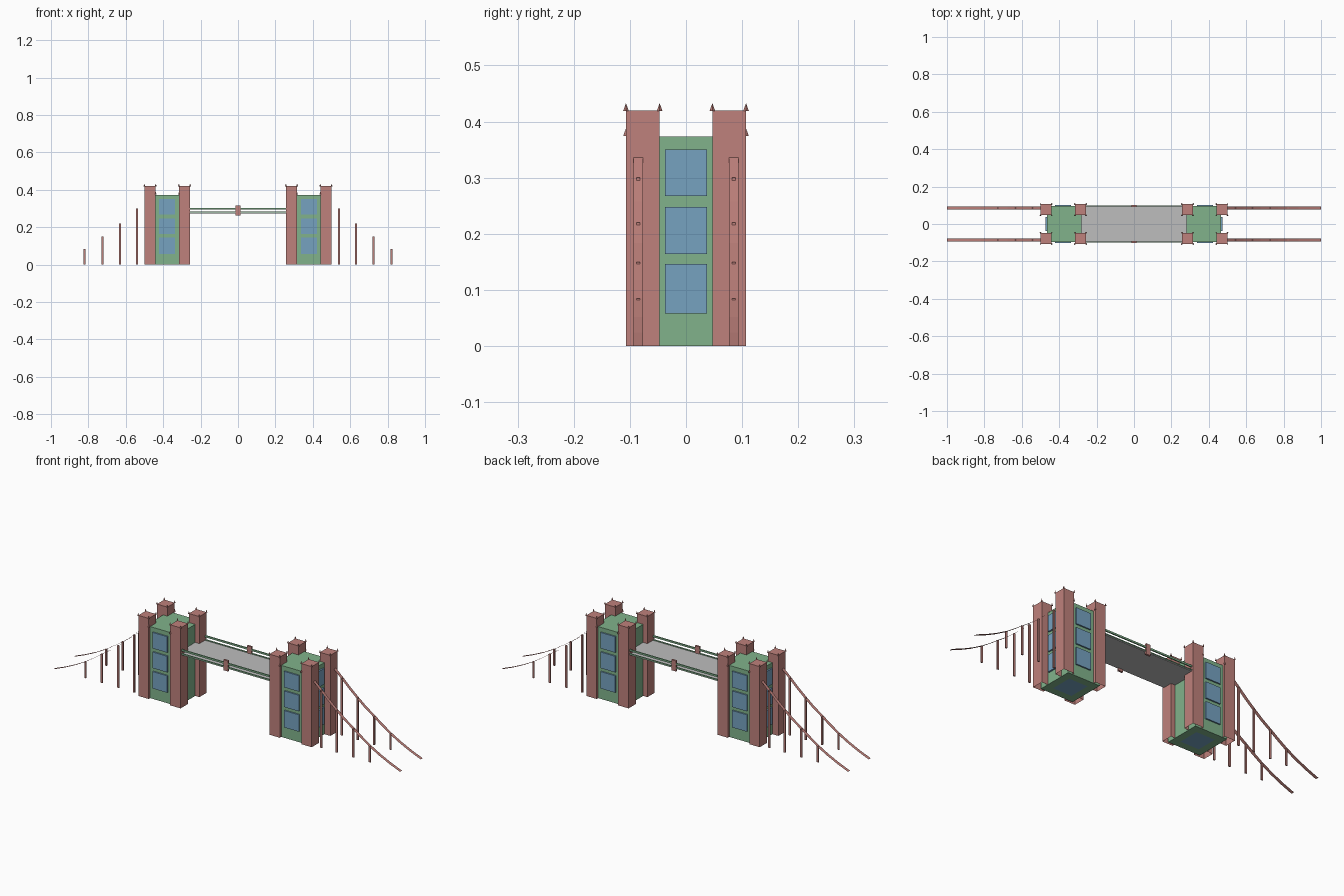
import bpy
import bmesh
from mathutils import Matrix, Vector

cube = bpy.data.objects.get("Cube")
if cube:
    bpy.data.objects.remove(cube, do_unlink=True)


def material(name, color):
    m = bpy.data.materials.new(name)
    m.use_nodes = True
    rgba = (*color, 1)
    m.diffuse_color = rgba
    m.node_tree.nodes["Principled BSDF"].inputs["Base Color"].default_value = rgba
    return m


RED = material("brick red", (0.52, 0.22, 0.20))
GREEN = material("wall green", (0.22, 0.45, 0.26))
BLUE = material("glass blue", (0.18, 0.36, 0.53))
GREY = material("deck grey", (0.51, 0.51, 0.51))


def finish(name, bm, *mats):
    mesh = bpy.data.meshes.new(name)
    bm.to_mesh(mesh)
    bm.free()
    for m in mats:
        mesh.materials.append(m)
    obj = bpy.data.objects.new(name, mesh)
    bpy.context.collection.objects.link(obj)
    return obj


def add_box(bm, lo, hi):
    lo, hi = Vector(lo), Vector(hi)
    mat = Matrix.Translation((lo + hi) / 2) @ Matrix.Diagonal((*(hi - lo), 1))
    return bmesh.ops.create_cube(bm, size=1, matrix=mat)["verts"]


def box(name, lo, hi, mat):
    bm = bmesh.new()
    add_box(bm, lo, hi)
    return finish(name, bm, mat)


def bottom_face(bm):
    bm.normal_update()
    return next(f for f in bm.faces if f.normal.z < -0.9)


PILLAR_X = ((0.256, 0.316), (0.44, 0.50))
PILLAR_Y = (0.047, 0.107)
TOP = 0.42
WINDOW_Z = ((0.058, 0.146), (0.164, 0.248), (0.267, 0.35))


def tower(side, s):
    # Hall with a glass panel set into its underside
    bm = bmesh.new()
    add_box(bm, (0.28, -0.095, 0), (0.465, 0.095, 0.373))
    floor = bottom_face(bm)
    bmesh.ops.inset_individual(bm, faces=[floor], thickness=0.055)
    floor.material_index = 1
    hall = finish(side + "_tower_hall", bm, GREEN, BLUE)
    parts = [hall]

    # Glass on the front, back and outer walls
    bm = bmesh.new()
    for z0, z1 in WINDOW_Z:
        add_box(bm, (0.337, -0.102, z0), (0.422, -0.094, z1))
        add_box(bm, (0.337, 0.094, z0), (0.422, 0.102, z1))
        add_box(bm, (0.464, -0.037, z0), (0.473, 0.037, z1))
    parts.append(finish(side + "_tower_windows", bm, BLUE))

    # Corner pillars, open underneath, and their spikes
    pillars, spikes = bmesh.new(), bmesh.new()

    def spike(x, y, z):
        bmesh.ops.create_cone(spikes, cap_ends=True, segments=4, radius1=0.005,
                              radius2=0, depth=0.014,
                              matrix=Matrix.Translation((x, y, z + 0.007)))

    for t in (-1, 1):
        ys = [t * y for y in PILLAR_Y]
        for xs in PILLAR_X:
            add_box(pillars, (xs[0], min(ys), 0), (xs[1], max(ys), TOP))
            for x in xs:
                for y in ys:
                    spike(x, y, TOP - 0.001)
        for x in (PILLAR_X[0][1], PILLAR_X[1][0]):
            spike(x, ys[1], 0.374)
    pillars.normal_update()
    bmesh.ops.delete(pillars, geom=[f for f in pillars.faces if f.normal.z < -0.9],
                     context='FACES_ONLY')
    parts.append(finish(side + "_tower_pillars", pillars, RED))
    parts.append(finish(side + "_tower_spikes", spikes, RED))
    return parts


CABLE = ((0.50, 0.336), (0.54, 0.30), (0.585, 0.258), (0.63, 0.22), (0.675, 0.184),
         (0.725, 0.15), (0.77, 0.118), (0.82, 0.085), (0.88, 0.052), (0.94, 0.024), (1, 0))


def cables(side):
    # Sagging ribbon cables with hangers below
    ribbons, hangers = bmesh.new(), bmesh.new()
    for t in (-1, 1):
        rows = [[ribbons.verts.new((x, t * 0.085 + d, z)) for d in (-0.0085, 0.0085)]
                for x, z in CABLE]
        for a, b in zip(rows, rows[1:]):
            ribbons.faces.new((a[0], b[0], b[1], a[1]))
        for x, z in CABLE[1:8:2]:
            add_box(hangers, (x - 0.005, t * 0.085 - 0.003, 0),
                    (x + 0.005, t * 0.085 + 0.003, z))
    return [finish(side + "_cables", ribbons, RED),
            finish(side + "_cable_hangers", hangers, RED)]


# Two mirrored halves
for side, s in (("left", 1), ("right", -1)):
    for obj in tower(side, s) + cables(side):
        if s < 0:
            obj.data.transform(Matrix.Diagonal((-1, 1, 1, 1)))
            obj.data.flip_normals()

# Walkway deck between the towers
box("deck", (-0.281, -0.097, 0.274), (0.281, 0.097, 0.279), GREY)

# Railings with a post in the middle
for label, t in (("front", -1), ("back", 1)):
    y = t * 0.096
    box(label + "_upper_rail", (-0.281, y - 0.003, 0.295), (0.281, y + 0.003, 0.304), GREEN)
    box(label + "_lower_rail", (-0.281, y - 0.003, 0.278), (0.281, y + 0.003, 0.283), GREEN)
    box(label + "_rail_post", (-0.013, y - 0.005, 0.262), (0.013, y + 0.005, 0.317), RED)
